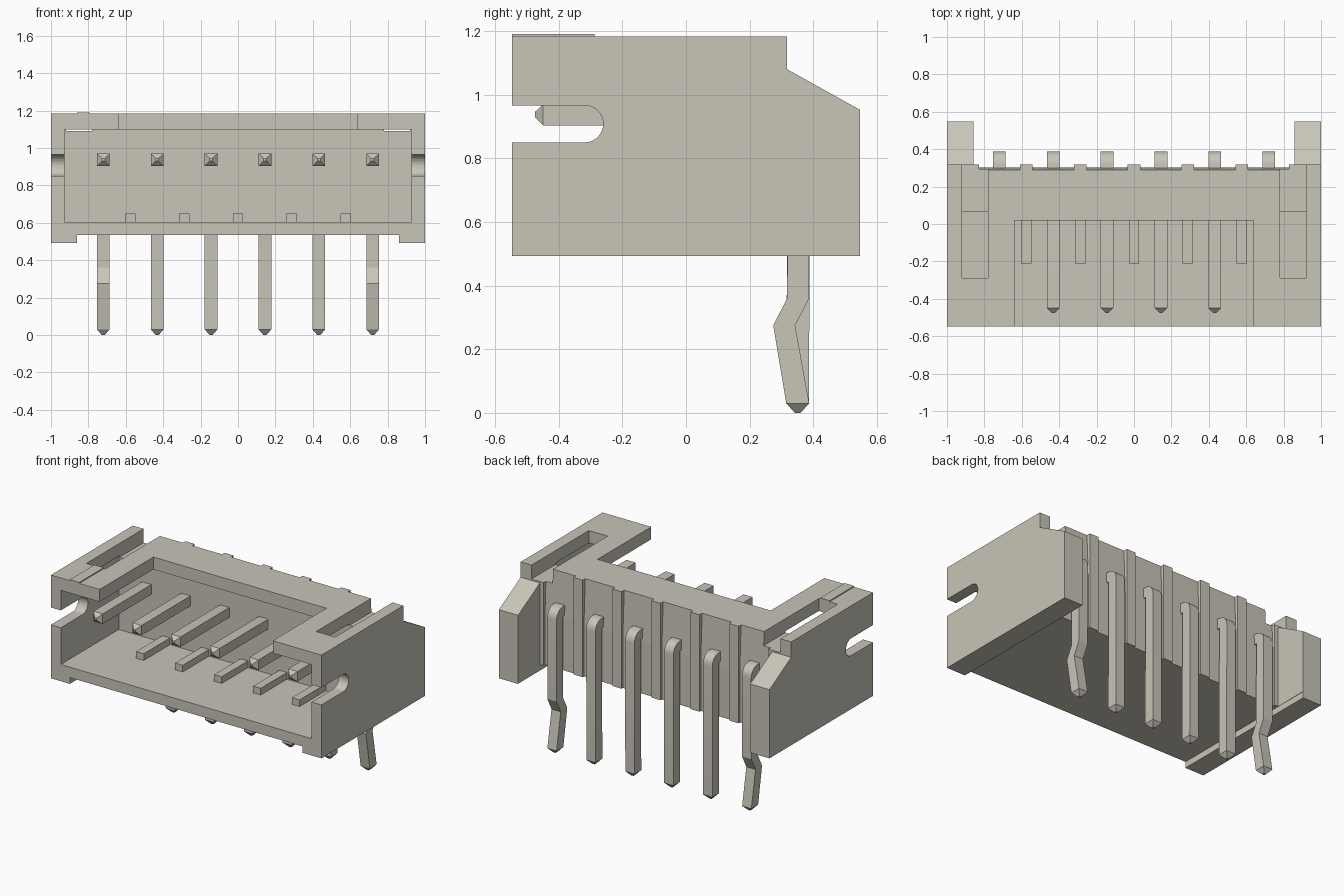
import bpy, bmesh
from math import sin, cos, pi, radians

cube = bpy.data.objects.get("Cube")
if cube:
    bpy.data.objects.remove(cube, do_unlink=True)

# One warm grey for every part
COLOUR = (0.577, 0.555, 0.48, 1)
grey = bpy.data.materials.new("warm_grey")
grey.use_nodes = True
grey.diffuse_color = COLOUR
bsdf = next(n for n in grey.node_tree.nodes if n.type == 'BSDF_PRINCIPLED')
bsdf.inputs["Base Color"].default_value = COLOUR

PITCH = 0.288
pin_xs = [(i - 2.5) * PITCH for i in range(6)]
rib_xs = [(i - 2) * PITCH for i in range(5)]


def loft(name, rings):
    """Skin a list of equal-length rings and close both ends."""
    bm = bmesh.new()
    loops = [[bm.verts.new(p) for p in ring] for ring in rings]
    n = len(loops[0])
    for a, b in zip(loops, loops[1:]):
        for i in range(n):
            j = (i + 1) % n
            bm.faces.new((a[i], a[j], b[j], b[i]))
    bm.faces.new(loops[0][::-1])
    bm.faces.new(loops[-1])
    bmesh.ops.recalc_face_normals(bm, faces=bm.faces)
    mesh = bpy.data.meshes.new(name)
    bm.to_mesh(mesh)
    bm.free()
    mesh.materials.append(grey)
    obj = bpy.data.objects.new(name, mesh)
    bpy.context.scene.collection.objects.link(obj)
    return obj


def prism(name, profile, x0, x1):
    """Extrude a (y, z) profile along x."""
    return loft(name, [[(x, y, z) for y, z in profile] for x in (x0, x1)])


def box(name, x0, x1, y0, y1, z0, z1):
    return prism(name, [(y0, z0), (y1, z0), (y1, z1), (y0, z1)], x0, x1)


def activate(obj):
    bpy.ops.object.select_all(action='DESELECT')
    bpy.context.view_layer.objects.active = obj
    obj.select_set(True)


def cut(target, cutter):
    cutter.hide_render = True
    mod = target.modifiers.new("cut", 'BOOLEAN')
    mod.operation, mod.solver, mod.object = 'DIFFERENCE', 'EXACT', cutter
    activate(target)
    bpy.ops.object.modifier_apply(modifier=mod.name)
    bpy.data.objects.remove(cutter, do_unlink=True)


# Housing: side outline with the round-ended notch at the front
STEPS = 16
radius, cy, cz = 0.058, -0.318, 0.908
notch = [(cy + radius * sin(pi * i / STEPS), cz + radius * cos(pi * i / STEPS))
         for i in range(STEPS + 1)]
outline = ([(-0.547, 0.493), (0.547, 0.493), (0.547, 0.952), (0.317, 1.08),
            (0.317, 1.183), (-0.547, 1.183), (-0.547, cz + radius)]
           + notch + [(-0.547, cz - radius)])
housing = prism("housing", outline, -1, 1)

# Cavity, top opening, and the gaps between the cheeks below and behind
cut(housing, box("cavity_cutter", -0.927, 0.927, -0.7, 0.065, 0.605, 1.1))
cut(housing, box("opening_cutter", -0.64, 0.64, -0.7, 0.02, 1.0, 1.3))
cut(housing, box("underside_cutter", -0.86, 0.86, -0.7, 0.7, 0.4, 0.535))
cut(housing, box("rear_cutter", -0.858, 0.858, 0.317, 0.7, 0.45, 1.3))

# Slots in the top, open to the rear
for s in (-1, 1):
    xs = sorted((s * 0.78, s * 0.92))
    cut(housing, box("slot_cutter", *xs, -0.288, 0.45, 1.09, 1.3))

# Recessed rear panels, leaving ribs between the pins
panel = [(0.29, 1.3), (0.29, 1.18), (0.303, 0.88), (0.303, 0.45),
         (0.5, 0.45), (0.5, 1.3)]
for x in pin_xs:
    cut(housing, prism("panel_cutter", panel, x - 0.11, x + 0.11))

# Raised marker and floor ribs
box("top_marker", -0.86, -0.79, -0.547, -0.288, 1.17, 1.19)
for i, x in enumerate(rib_xs):
    box(f"floor_rib_{i + 1}", x - 0.028, x + 0.028, -0.212, 0.075, 0.595, 0.65)


# Pins: pairs of outer and inner (y, z) points with a half width
def pin(name, x, kinked):
    w, tip = 0.034, 0.008
    path = [((-0.475, 0.945), (-0.475, 0.929), tip),
            ((-0.449, 0.97), (-0.449, 0.903), w)]
    for i in range(7):
        a = radians(15 * i)
        path.append(((0.32 + 0.068 * sin(a), 0.902 + 0.068 * cos(a)),
                     (0.318 + 0.001 * sin(a), 0.902 + 0.001 * cos(a)), w))
    if kinked:
        path += [((0.387, 0.36), (0.318, 0.36), w),
                 ((0.343, 0.275), (0.274, 0.275), w)]
    path += [((0.387, 0.03), (0.315, 0.03), w),
             ((0.36, 0), (0.342, 0), tip)]
    obj = loft(name, [[(x - h, *a), (x + h, *a), (x + h, *b), (x - h, *b)]
                      for a, b, h in path])
    activate(obj)
    bpy.ops.object.shade_smooth_by_angle(angle=radians(18))


for i, x in enumerate(pin_xs):
    pin(f"pin_{i + 1}", x, i in (0, 5))
